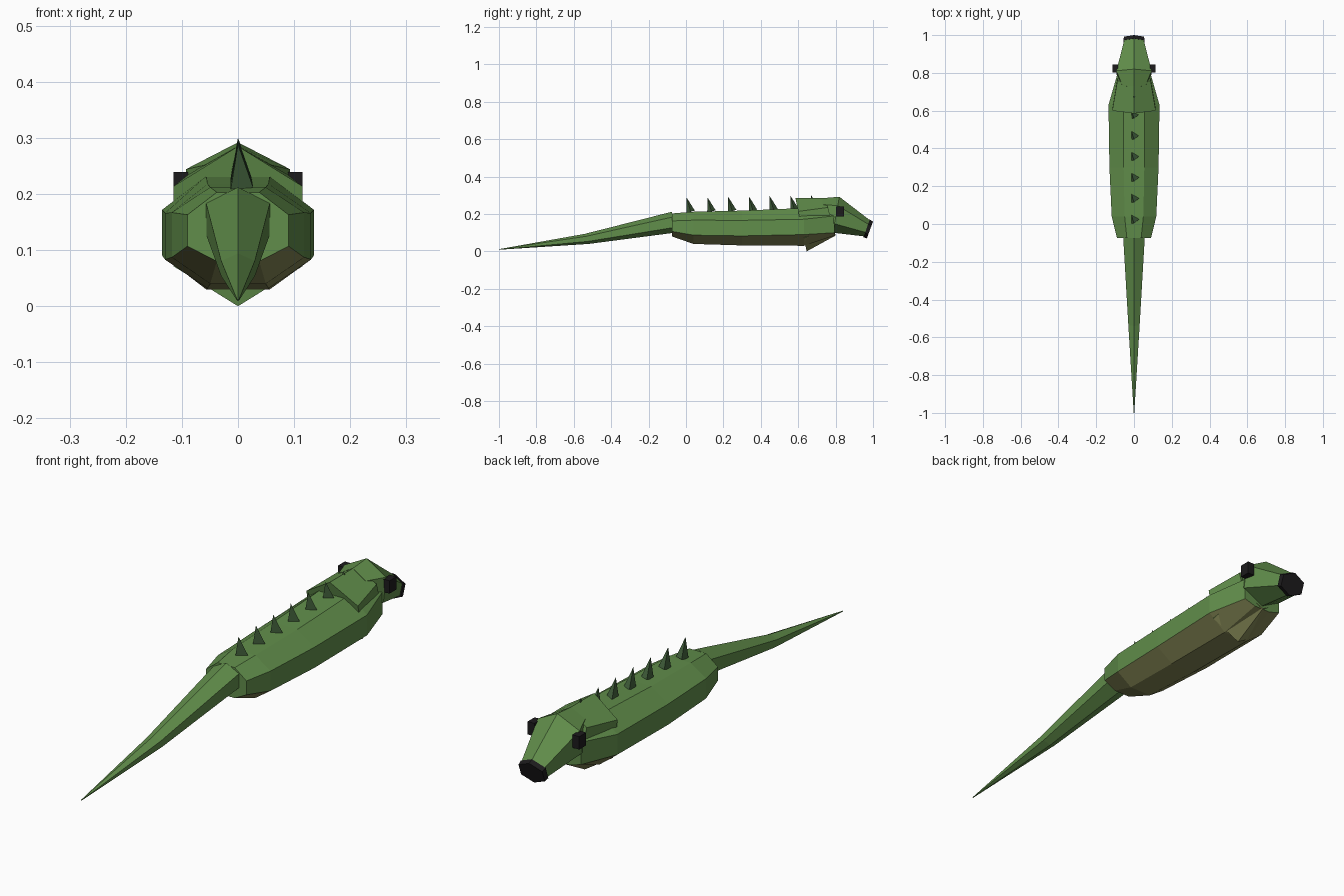
import bpy, bmesh, math
from mathutils import Matrix

if "Cube" in bpy.data.objects:
    bpy.data.objects.remove(bpy.data.objects["Cube"])


def material(name, color):
    m = bpy.data.materials.new(name)
    m.diffuse_color = (*color, 1)
    m.use_nodes = True
    m.node_tree.nodes["Principled BSDF"].inputs["Base Color"].default_value = m.diffuse_color
    return m


green = material("green_skin", (0.12, 0.27, 0.07))
belly = material("olive_belly", (0.23, 0.24, 0.09))
black = material("black", (0.012, 0.011, 0.012))
dark = material("dark_green", (0.06, 0.13, 0.05))


def finish(name, bm, mats):
    bmesh.ops.recalc_face_normals(bm, faces=bm.faces)
    mesh = bpy.data.meshes.new(name)
    bm.to_mesh(mesh)
    bm.free()
    ob = bpy.data.objects.new(name, mesh)
    for m in mats:
        mesh.materials.append(m)
    bpy.context.collection.objects.link(ob)
    return ob


def loft(name, rings, mats, under=()):
    """Skin point rings with flat faces; sides listed in under use the second material."""
    bm = bmesh.new()
    loops = [[bm.verts.new(p) for p in ring] for ring in rings]
    n = len(loops[0])
    for a, b in zip(loops, loops[1:]):
        for i in range(n):
            j = (i + 1) % n
            f = bm.faces.new((a[i], a[j], b[j], b[i]))
            f.material_index = 1 if i in under else 0
    bm.faces.new(loops[0])
    bm.faces.new(loops[-1])
    return finish(name, bm, mats)


def hexagon(top, bottom, half_width):
    """Six-sided ring with a point at the top (y, z) and one at the bottom (y, z)."""
    pts = []
    for i in range(6):
        a = i * math.pi / 3
        t = (1 - math.cos(a)) / 2
        pts.append((half_width * math.sin(a) / math.sin(math.pi / 3),
                    top[0] + (bottom[0] - top[0]) * t,
                    top[1] + (bottom[1] - top[1]) * t))
    return pts


def octagon(y, w, z0, z1, z2, z3):
    f = 0.42 * w
    return [(f, y, z3), (w, y, z2), (w, y, z1), (f, y, z0),
            (-f, y, z0), (-w, y, z1), (-w, y, z2), (-f, y, z3)]


# Body with olive underside
loft("body", [octagon(-0.075, 0.09, 0.08, 0.107, 0.163, 0.203),
              octagon(0.04, 0.118, 0.04, 0.087, 0.167, 0.212),
              octagon(0.30, 0.13, 0.032, 0.083, 0.166, 0.218),
              octagon(0.63, 0.135, 0.03, 0.09, 0.172, 0.232),
              octagon(0.795, 0.088, 0.085, 0.10, 0.19, 0.225)],
     [green, belly], under=(2, 3, 4))

# Neck and throat
loft("neck", [hexagon((0.585, 0.285), (0.645, 0.0), 0.115),
              hexagon((0.745, 0.285), (0.80, 0.085), 0.088)],
     [green, belly], under=(2, 3))

# Head, then the dark nose cap
snout = hexagon((0.988, 0.163), (0.955, 0.08), 0.05)
loft("head", [hexagon((0.732, 0.285), (0.715, 0.15), 0.06),
              hexagon((0.82, 0.292), (0.785, 0.10), 0.093),
              snout], [green])
loft("nose", [hexagon((0.982, 0.17), (0.949, 0.075), 0.056),
              hexagon((1.0, 0.16), (0.967, 0.07), 0.053)], [black])

# Tail tapering to a point
loft("tail", [hexagon((-0.075, 0.212), (-0.06, 0.10), 0.057),
              hexagon((-0.54, 0.094), (-0.52, 0.04), 0.03),
              hexagon((-1.0, 0.012), (-0.999, 0.009), 0.0015)], [green])

# Eyes
for side, label in ((-1, "left"), (1, "right")):
    bm = bmesh.new()
    bmesh.ops.create_cube(bm, size=1, matrix=Matrix.Translation((side * 0.1, 0.823, 0.213))
                          @ Matrix.Diagonal((0.03, 0.044, 0.052, 1)))
    finish("eye_" + label, bm, [black])

# Row of three-sided back spikes leaning towards the tail
for k in range(7):
    bm = bmesh.new()
    place = (Matrix.Translation((0, 0.014 + 0.111 * k, 0.25 + 0.002 * k))
             @ Matrix.Rotation(math.radians(16), 4, 'X')
             @ Matrix.Rotation(math.radians(-90), 4, 'Z'))
    bmesh.ops.create_cone(bm, cap_ends=True, segments=3, radius1=0.027, radius2=0,
                          depth=0.08, matrix=place)
    bmesh.ops.remove_doubles(bm, verts=bm.verts, dist=1e-5)
    # turn the single corner to +x
    c = place.translation
    if max(v.co.x for v in bm.verts) < 0.02:
        for v in bm.verts:
            v.co.x = 2 * c.x - v.co.x
    finish("back_spike_%d" % (k + 1), bm, [dark])
